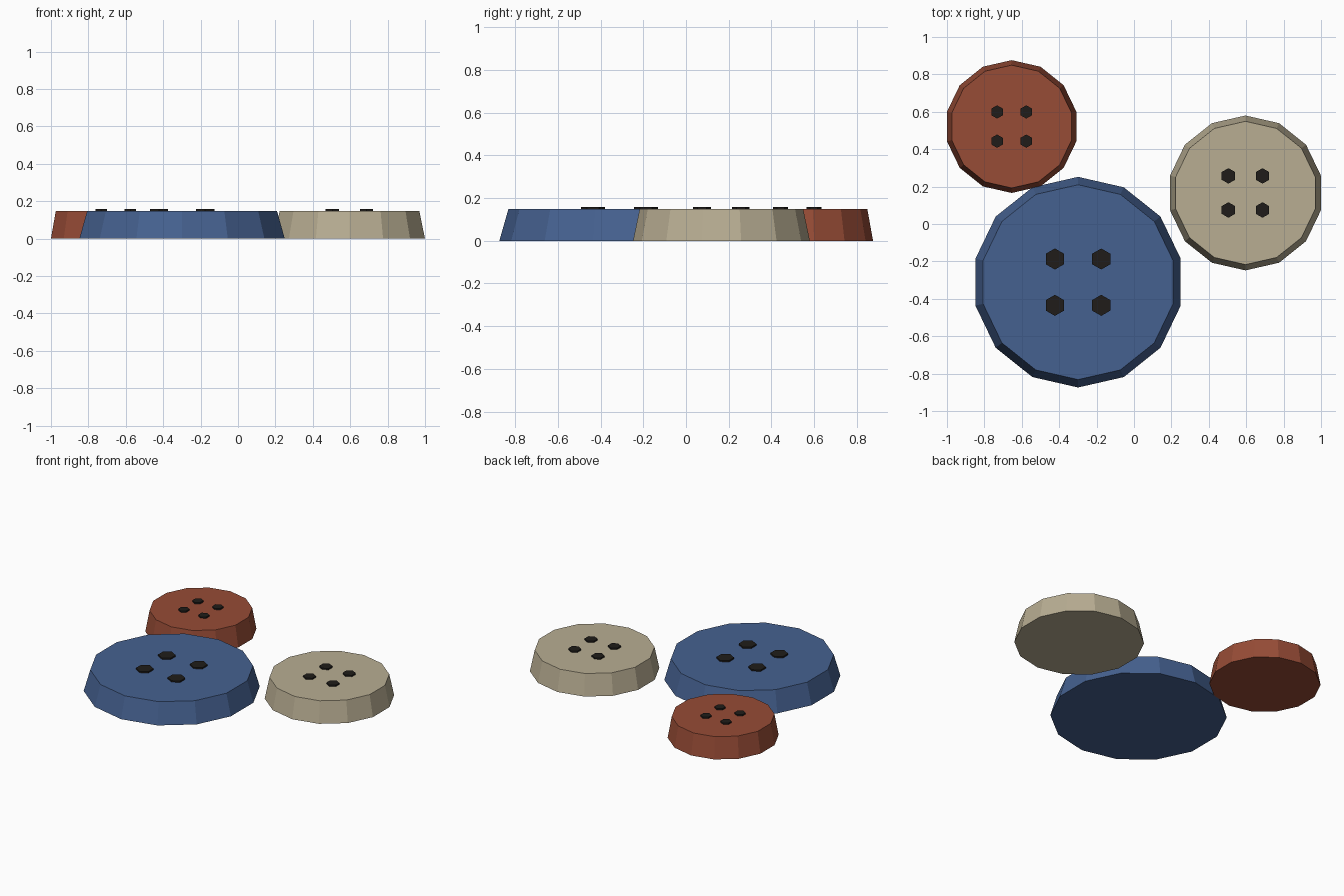
import bpy

if "Cube" in bpy.data.objects:
    bpy.data.objects.remove(bpy.data.objects["Cube"])


def material(name, rgb):
    mat = bpy.data.materials.new(name)
    mat.diffuse_color = (*rgb, 1.0)
    mat.use_nodes = True
    mat.node_tree.nodes["Principled BSDF"].inputs["Base Color"].default_value = mat.diffuse_color
    return mat


def frustum(name, sides, r_bottom, r_top, x, y, z_bottom, z_top, mat):
    bpy.ops.mesh.primitive_cone_add(
        vertices=sides, radius1=r_bottom, radius2=r_top,
        depth=z_top - z_bottom, location=(x, y, (z_bottom + z_top) / 2))
    obj = bpy.context.object
    obj.name = name
    obj.data.materials.append(mat)
    return obj


HEIGHT = 0.148
dark = material("hole_black", (0.014, 0.012, 0.010))


def button(colour, rgb, x, y, r):
    # Tapered 14-sided disc
    frustum(f"{colour}_button", 14, r, r * 0.925, x, y, 0, HEIGHT,
            material(f"{colour}_plastic", rgb))
    # Four dark hexagonal thread holes set into the top
    n = 0
    for sx in (-1, 1):
        for sy in (-1, 1):
            n += 1
            frustum(f"{colour}_thread_hole_{n}", 6, r * 0.1, r * 0.1,
                    x + sx * r * 0.22, y + sy * r * 0.22,
                    HEIGHT - 0.01, HEIGHT + 0.01, dark)


button("blue", (0.06, 0.12, 0.28), -0.299, -0.311, 0.563)
button("cream", (0.48, 0.42, 0.29), 0.596, 0.166, 0.414)
button("red", (0.31, 0.072, 0.037), -0.654, 0.521, 0.355)
